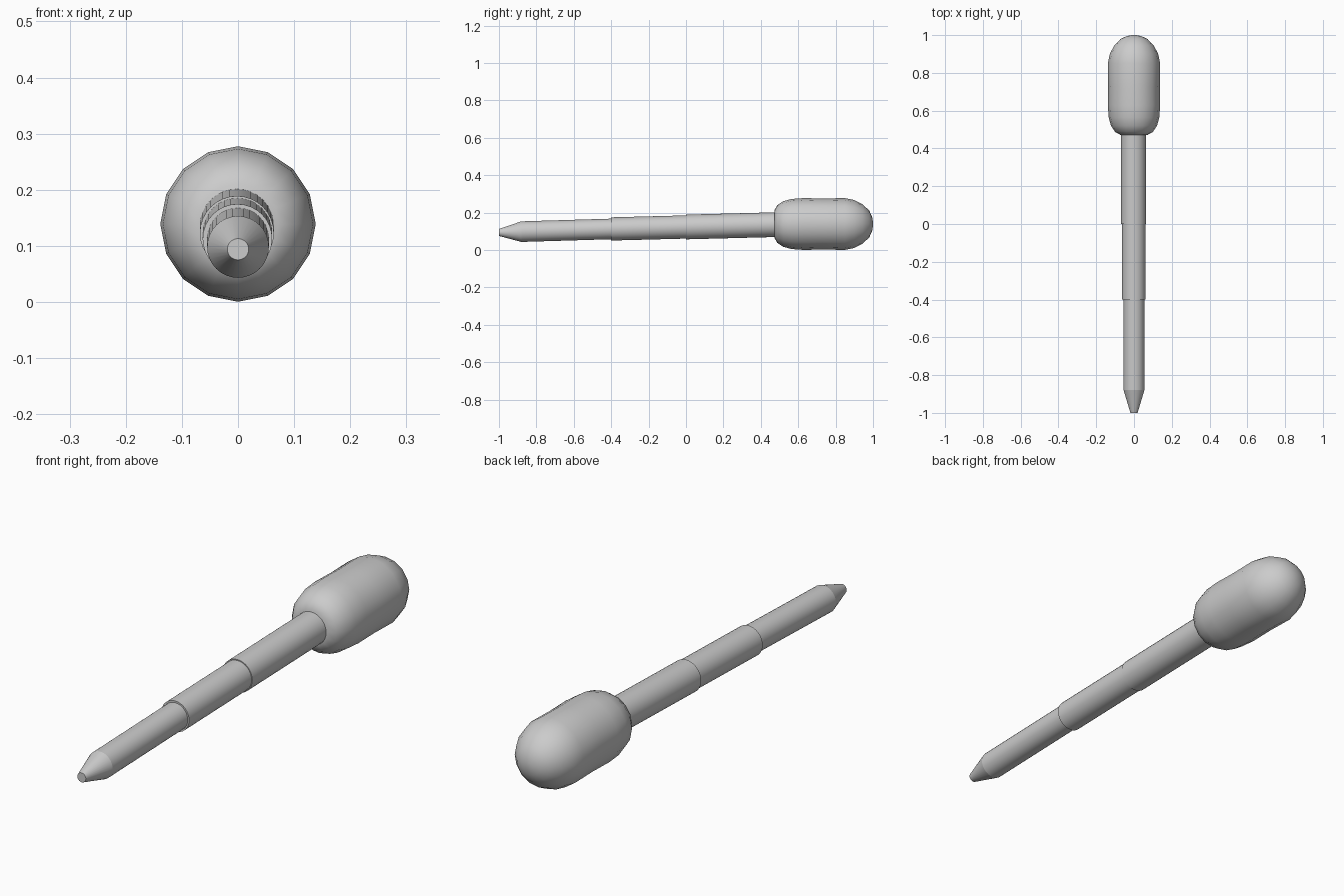
import bpy
import bmesh
import math

if "Cube" in bpy.data.objects:
    bpy.data.objects.remove(bpy.data.objects["Cube"])


def lathe(name, rings, sides, angle=35):
    """Skin circular rings (x, y, z, radius) along the y axis and cap both ends."""
    bm = bmesh.new()
    loops = []
    for cx, y, cz, r in rings:
        loops.append([bm.verts.new((cx + r * math.sin(2 * math.pi * i / sides), y,
                                    cz + r * math.cos(2 * math.pi * i / sides)))
                      for i in range(sides)])
    for a, b in zip(loops, loops[1:]):
        for i in range(sides):
            j = (i + 1) % sides
            bm.faces.new((a[i], a[j], b[j], b[i]))
    bm.faces.new(loops[0])
    bm.faces.new(loops[-1])
    bmesh.ops.recalc_face_normals(bm, faces=bm.faces[:])
    mesh = bpy.data.meshes.new(name)
    bm.to_mesh(mesh)
    bm.free()
    ob = bpy.data.objects.new(name, mesh)
    bpy.context.collection.objects.link(ob)
    bpy.ops.object.select_all(action='DESELECT')
    ob.select_set(True)
    bpy.context.view_layer.objects.active = ob
    bpy.ops.object.shade_smooth_by_angle(angle=math.radians(angle))
    return ob


def axis_z(y):
    # the shaft rises slightly towards the handle
    return 0.123 + 0.026 * y


# Rounded handle, 16 sided, with a very slight waist
handle_profile = [(0.472, 0.072), (0.487, 0.100), (0.52, 0.122), (0.565, 0.134),
                  (0.63, 0.1385), (0.73, 0.1365), (0.85, 0.1385), (0.90, 0.128),
                  (0.945, 0.105), (0.98, 0.071), (0.995, 0.038), (1.0, 0.012)]
lathe("handle", [(0, y, 0.139, r) for y, r in handle_profile], 16, 60)

# Three stepped shaft sections
for name, y0, y1, x, r in (("shaft_upper", 0.0, 0.56, -0.002, 0.066),
                           ("shaft_middle", -0.4, 0.02, -0.001, 0.062)):
    lathe(name, [(x, y0, axis_z(y0), r), (x, y1, axis_z(y1), r)], 32)

# Lower shaft with tapered, blunt tip
lathe("shaft_tip", [(0, -1.0, 0.094, 0.019), (0, -0.88, axis_z(-0.88) - 0.002, 0.055),
                    (0, -0.38, axis_z(-0.38), 0.055)], 32, 14)
